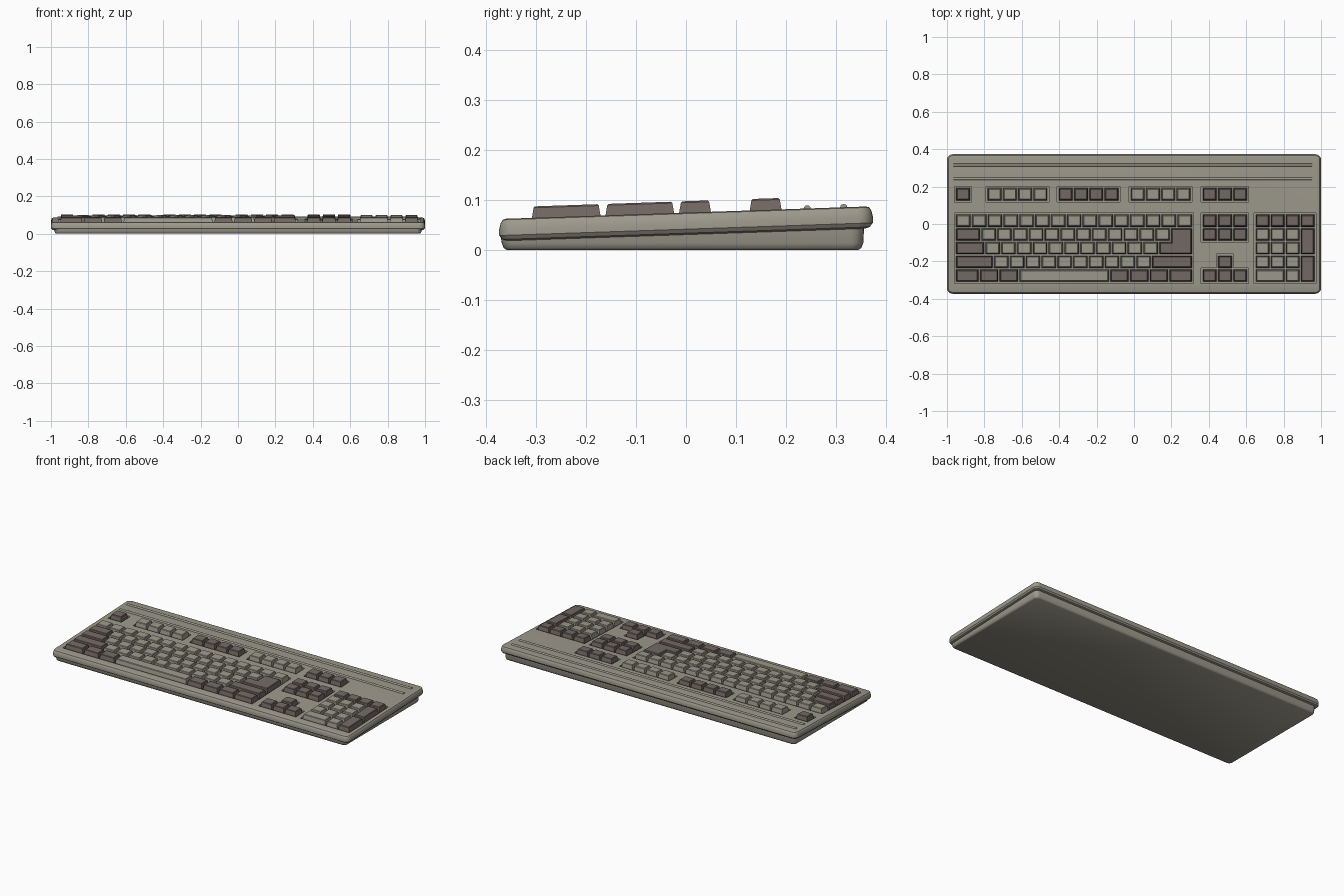
import bpy, bmesh, math

if "Cube" in bpy.data.objects:
    bpy.data.objects.remove(bpy.data.objects["Cube"])


def material(name, rgb):
    m = bpy.data.materials.new(name)
    m.use_nodes = True
    m.diffuse_color = (*rgb, 1)
    m.node_tree.nodes["Principled BSDF"].inputs["Base Color"].default_value = (*rgb, 1)
    return m


PUTTY = material("putty", (0.34, 0.32, 0.265))
BROWN = material("grey brown", (0.175, 0.143, 0.13))


def deck(y):
    """Height of the sloping top surface."""
    return 0.0747 + 0.034 * y


def sloped(x, y, h):
    return (x, y, deck(y) + h)


def level(x, y, h):
    return (x, y, h)


def loft(bm, rings):
    """Close a stack of equal rings of points, listed from bottom to top."""
    loops = [[bm.verts.new(p) for p in ring] for ring in rings]
    n = len(loops[0])
    for a, b in zip(loops, loops[1:]):
        for i in range(n):
            j = (i + 1) % n
            bm.faces.new((a[i], a[j], b[j], b[i]))
    bm.faces.new(loops[0][::-1])
    bm.faces.new(loops[-1])


def finish(name, bm, mat, angle=None):
    bmesh.ops.recalc_face_normals(bm, faces=bm.faces[:])
    mesh = bpy.data.meshes.new(name)
    bm.to_mesh(mesh)
    bm.free()
    mesh.materials.append(mat)
    ob = bpy.data.objects.new(name, mesh)
    bpy.context.collection.objects.link(ob)
    if angle:
        activate(ob)
        bpy.ops.object.shade_smooth_by_angle(angle=math.radians(angle))
    return ob


def activate(ob):
    bpy.ops.object.select_all(action="DESELECT")
    ob.select_set(True)
    bpy.context.view_layer.objects.active = ob


def rounded(hx, hy, r, inset, cy=0):
    """Rounded rectangle outline, shrunk by inset."""
    pts = []
    for k, (sx, sy) in enumerate(((1, 1), (-1, 1), (-1, -1), (1, -1))):
        for i in range(6):
            a = (k + i / 5) * math.pi / 2
            pts.append((sx * (hx - r) + (r - inset) * math.cos(a),
                        cy + sy * (hy - r) + (r - inset) * math.sin(a)))
    return pts


def box_outline(x0, x1, y0, y1):
    return [(x0, y0), (x1, y0), (x1, y1), (x0, y1)]


def shrink(poly, d):
    """Inset an outline that has only right angles, listed counterclockwise."""
    out = []
    for i, (x, y) in enumerate(poly):
        (px, py), (qx, qy) = poly[i - 1], poly[(i + 1) % len(poly)]
        for ax, ay in ((x - px, y - py), (qx - x, qy - y)):
            length = math.hypot(ax, ay)
            x, y = x - d * ay / length, y + d * ax / length
        out.append((x, y))
    return out


# Lower case, flat underneath
bm = bmesh.new()
base = [[level(x, y, z) for x, y in rounded(0.984, 0.363, 0.028, inset, -0.007)]
        for inset, z in ((0.012, 0), (0.006, 0.004), (0.002, 0.014))]
base.append([sloped(x, y, -0.035) for x, y in rounded(0.984, 0.363, 0.028, 0, -0.007)])
loft(bm, base)
finish("lower_case", bm, PUTTY, 35)

# Upper case, sloping
bm = bmesh.new()
loft(bm, [[sloped(x, y, h) for x, y in rounded(1, 0.373, 0.03, inset)]
          for inset, h in ((0.016, -0.044), (0.006, -0.041), (0, -0.033),
                           (0, -0.02), (0.003, -0.008), (0.007, -0.002), (0.013, 0))])
upper = finish("upper_case", bm, PUTTY, 35)

# Key layout: rows from back to front
PITCH, U = 0.0735, 0.0845
ROWS = [0.018 - PITCH * i for i in range(5)]
F_ROW = 0.159
LEFT, NAV, PAD = -0.9545, 0.364, 0.647
NAV_U, PAD_U = 0.0815, 0.0803
F_GROUPS = ((LEFT, 1, BROWN), (-0.786, 4, PUTTY), (-0.406, 4, BROWN),
            (-0.021, 4, PUTTY), (NAV, 3, BROWN))


def span(top, bottom=None):
    """Front and back edge of a key reaching from one row to another."""
    bottom = top if bottom is None else bottom
    return bottom - PITCH / 2, top + PITCH / 2


# Wells sunk into the upper case
wells = [(x, x + n * NAV_U, *span(F_ROW)) for x, n, _ in F_GROUPS]
wells += [(LEFT, LEFT + 15 * U, *span(ROWS[0], ROWS[4])),
          (NAV, NAV + 3 * NAV_U, *span(ROWS[0], ROWS[1])),
          (NAV, NAV + 3 * NAV_U, *span(ROWS[4])),
          (NAV + NAV_U, NAV + 2 * NAV_U, *span(ROWS[3], ROWS[4])),
          (PAD, PAD + 4 * PAD_U, *span(ROWS[0], ROWS[4]))]
bm = bmesh.new()
for w in wells:
    outline = shrink(box_outline(*w), -0.005)
    loft(bm, [[sloped(x, y, h) for x, y in outline] for h in (-0.018, 0.03)])
cutter = finish("well_cutter", bm, PUTTY)
cutter.hide_render = True
cut = upper.modifiers.new("wells", "BOOLEAN")
cut.operation, cut.solver, cut.object = "DIFFERENCE", "EXACT", cutter
cut.use_self = True
activate(upper)
bpy.ops.object.modifier_move_to_index(modifier=cut.name, index=0)
bpy.ops.object.modifier_apply(modifier=cut.name)
bpy.data.objects.remove(cutter)

# Keycaps, gathered by block and colour
blocks = {}


def key(block, mat, outline):
    bm = blocks.setdefault((block, mat.name), (bmesh.new(), mat))[0]
    loft(bm, [[sloped(x, y, h) for x, y in shrink(outline, inset)]
              for inset, h in ((0.004, -0.0185), (0.005, 0), (0.0085, 0.02), (0.0115, 0.0228))])


def row(block, x, unit, y, widths):
    """Run of keys; a negative width means a brown key."""
    for w in widths:
        end = x + abs(w) * unit
        key(block, BROWN if w < 0 else PUTTY, box_outline(x, end, *span(y)))
        x = end


for x, n, mat in F_GROUPS:
    row("function", x, NAV_U, F_ROW, [-1 if mat is BROWN else 1] * n)

row("main", LEFT, U, ROWS[0], [1] * 15)
row("main", LEFT, U, ROWS[1], [-1.6] + [1] * 12)
row("main", LEFT, U, ROWS[2], [-1.85] + [1] * 11)
row("main", LEFT, U, ROWS[3], [-2.4] + [1] * 10 + [-2.6])
row("main", LEFT, U, ROWS[4], [-1.5, -1.25, -1.25, 5.75, -1.25, -1.25, -1.25, -1.5])

# L-shaped return key
right, step, inner = LEFT + 15 * U, LEFT + 13.6 * U, LEFT + 12.85 * U
front, middle = span(ROWS[2])
back = span(ROWS[1])[1]
key("main", BROWN, [(inner, front), (right, front), (right, back),
                    (step, back), (step, middle), (inner, middle)])

# Navigation and arrow keys
for y in (ROWS[0], ROWS[1], ROWS[4]):
    row("navigation", NAV, NAV_U, y, [-1] * 3)
row("navigation", NAV + NAV_U, NAV_U, ROWS[3], [-1])

# Number pad
row("number_pad", PAD, PAD_U, ROWS[0], [-1] * 4)
for y in ROWS[1:4]:
    row("number_pad", PAD, PAD_U, y, [1] * 3)
row("number_pad", PAD, PAD_U, ROWS[4], [2, 1])
for top in (1, 3):
    key("number_pad", BROWN, box_outline(PAD + 3 * PAD_U, PAD + 4 * PAD_U,
                                         *span(ROWS[top], ROWS[top + 1])))

for (block, tone), (bm, mat) in blocks.items():
    finish(block + "_keys_" + ("dark" if mat is BROWN else "light"), bm, mat)

# Two thin ridges along the back
for name, y in (("front_ridge", 0.242), ("back_ridge", 0.315)):
    bm = bmesh.new()
    loft(bm, [[(x, y + 0.0075 * math.cos(i * math.pi / 6),
                deck(y) - 0.001 + 0.0075 * math.sin(i * math.pi / 6)) for i in range(12)]
              for x in (-0.966, 0.952)])
    finish(name, bm, PUTTY, 35)
